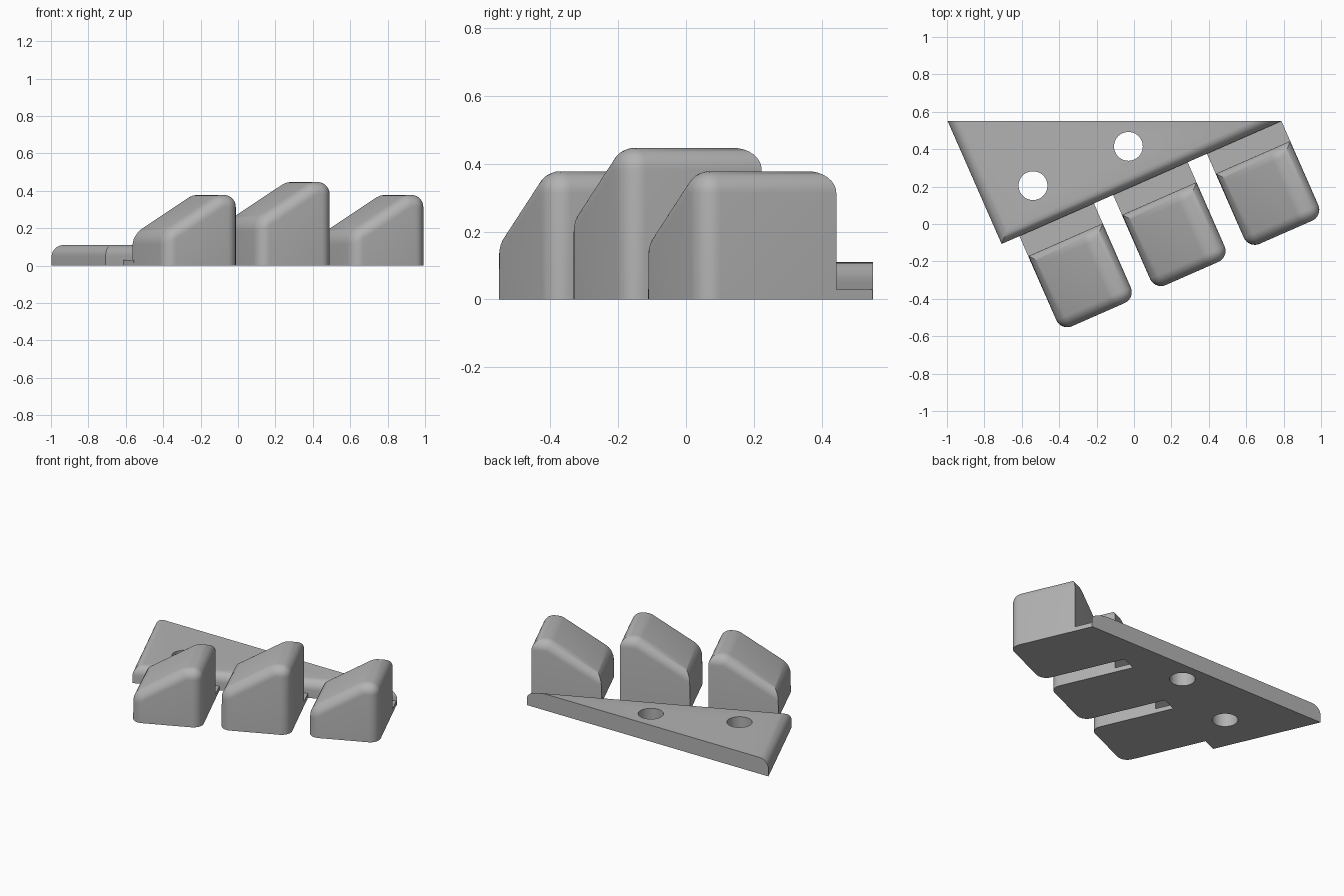
import bpy, bmesh, math
from mathutils import Matrix

if "Cube" in bpy.data.objects:
    bpy.data.objects.remove(bpy.data.objects["Cube"])

TILT = Matrix.Rotation(math.atan2(0.402, 0.9155), 4, 'Z')   # row direction of the caps

grey = bpy.data.materials.new("grey plastic")
grey.diffuse_color = (0.45, 0.45, 0.45, 1)
grey.use_nodes = True
grey.node_tree.nodes["Principled BSDF"].inputs["Base Color"].default_value = grey.diffuse_color


def prism(bm, pts, axis_vec):
    """Extrude a closed polygon along a vector."""
    face = bm.faces.new([bm.verts.new(p) for p in pts])
    ext = bmesh.ops.extrude_face_region(bm, geom=[face])
    bmesh.ops.translate(bm, vec=axis_vec,
                        verts=[g for g in ext["geom"] if isinstance(g, bmesh.types.BMVert)])
    bmesh.ops.recalc_face_normals(bm, faces=bm.faces)


def finish(bm, name):
    """Turn a bmesh into a tilted, smooth-shaded object."""
    me = bpy.data.meshes.new(name)
    bm.to_mesh(me)
    bm.free()
    me.transform(TILT)
    me.materials.append(grey)
    ob = bpy.data.objects.new(name, me)
    bpy.context.collection.objects.link(ob)
    bpy.ops.object.select_all(action='DESELECT')
    ob.select_set(True)
    bpy.context.view_layer.objects.active = ob
    bpy.ops.object.shade_smooth_by_angle(angle=math.radians(32))
    return ob


def round_edges(bm, test, radius):
    edges = [e for e in bm.edges if test(e.verts[0].co, e.verts[1].co)]
    bmesh.ops.bevel(bm, geom=edges, offset=radius, segments=8, profile=0.5,
                    affect='EDGES', clamp_overlap=True)


# Triangular mounting plate, rounded along its two outer top edges
H = 0.11
U0, U1, V0, V1 = -0.691, 0.947, 0.187, 0.905
bm = bmesh.new()
prism(bm, [(U0, V0, 0), (U1, V0, 0), (U0, V1, 0)], (0, 0, H))
round_edges(bm, lambda a, b: min(a.z, b.z) > H - 0.001 and
            (abs(a.x - b.x) < 0.001 or abs(a.y - b.y) < 0.001), 0.06)
plate = finish(bm, "mounting_plate")

# Two screw holes through the plate
for x, y in ((-0.54, 0.205), (-0.03, 0.415)):
    bpy.ops.mesh.primitive_cylinder_add(vertices=48, radius=0.077, depth=0.5, location=(x, y, 0.05))
    cutter = bpy.context.object
    cutter.name = "hole_cutter"
    cutter.hide_render = True
    mod = plate.modifiers.new("hole", 'BOOLEAN')
    mod.object, mod.operation, mod.solver = cutter, 'DIFFERENCE', 'EXACT'
    bpy.context.view_layer.objects.active = plate
    bpy.ops.object.modifier_apply(modifier=mod.name)
    bpy.data.objects.remove(cutter)
bpy.ops.object.select_all(action='DESELECT')
plate.select_set(True)
bpy.ops.object.shade_smooth_by_angle(angle=math.radians(32))

# Three sloped caps, each joined to the plate by a thin tab
W, FRONT, BACK, SLOPE = 0.435, -0.367, 0.07, 0.61
for i, (low, high) in enumerate(((0.178, 0.378), (0.248, 0.447), (0.178, 0.378))):
    u = -0.587 + i * 0.5475
    peak = u + (high - low) / SLOPE
    d = 0.022
    profile = [(u, 0), (u + W, 0), (u + W, high), (peak + d, high),
               (peak, high - 0.0035), (peak - d * 0.86, high - d * 0.86 * SLOPE), (u, low)]
    bm = bmesh.new()
    prism(bm, [(px, FRONT, pz) for px, pz in profile], (0, BACK - FRONT, 0))

    def is_rounded(a, b):
        along_row = abs(a.y - b.y) < 0.001
        upright = abs(a.x - b.x) < 0.001 and along_row
        if upright:                                   # front corners only
            return a.y < FRONT + 0.001
        if min(a.z, b.z) < 0.01:                      # base stays sharp
            return False
        return along_row or abs(a.x - u) < 0.001 or abs(a.x - u - W) < 0.001

    round_edges(bm, is_rounded, 0.064)
    finish(bm, f"cap_{i + 1}")

    bm = bmesh.new()
    y0, y1 = BACK - 0.02, V0 + (0.02 if i < 2 else 0.001)
    prism(bm, [(u, y0, 0), (u + W, y0, 0), (u + W, y1, 0), (u, y1, 0)], (0, 0, 0.03))
    finish(bm, f"connecting_tab_{i + 1}")
